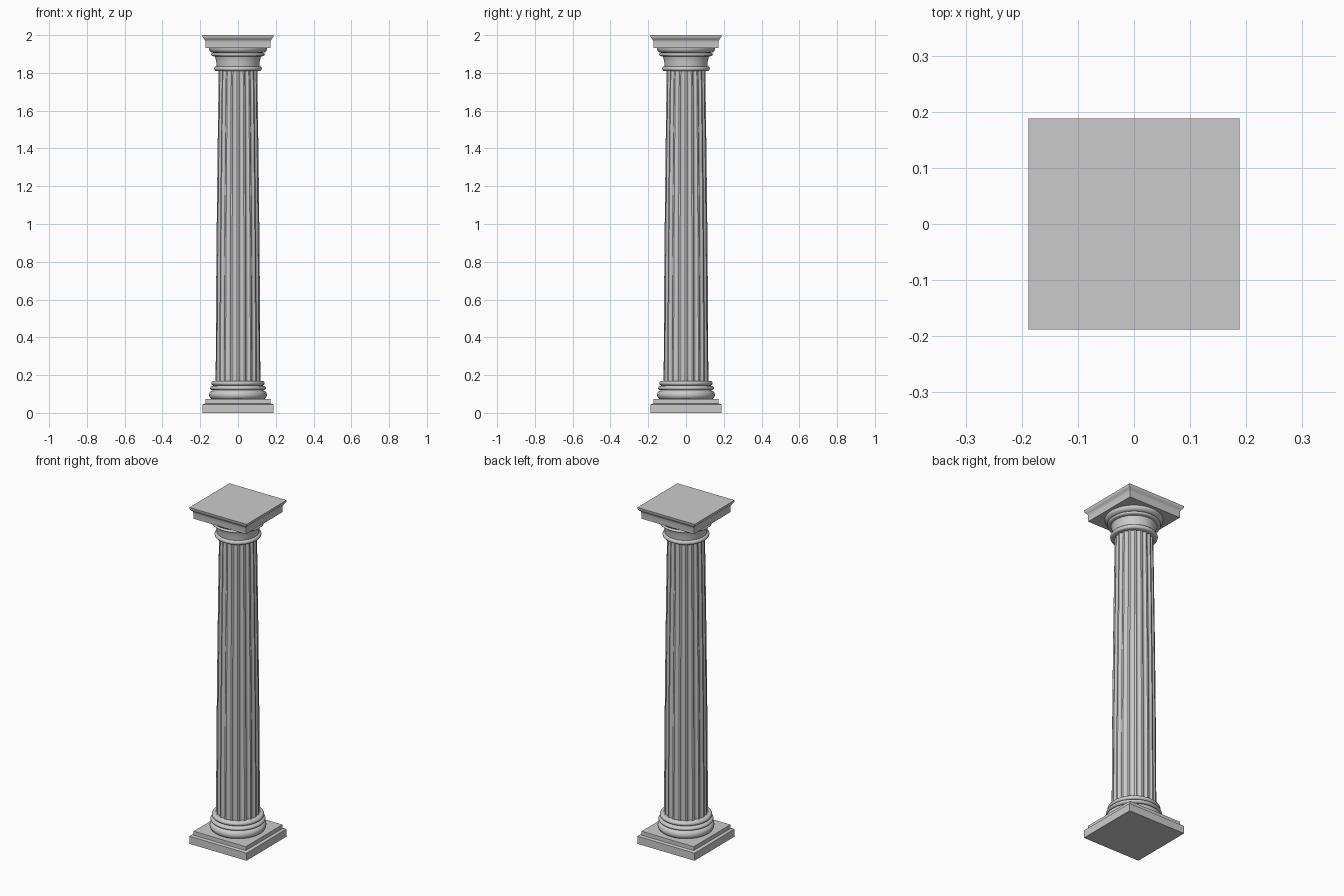
import bpy, bmesh, math

if "Cube" in bpy.data.objects:
    bpy.data.objects.remove(bpy.data.objects["Cube"])


def loft(name, rings, smooth=True):
    """Skin a stack of equal-length point rings and cap both ends."""
    bm = bmesh.new()
    vr = [[bm.verts.new(p) for p in ring] for ring in rings]
    n = len(vr[0])
    for a, b in zip(vr, vr[1:]):
        for i in range(n):
            j = (i + 1) % n
            bm.faces.new((a[i], a[j], b[j], b[i]))
    bm.faces.new(vr[0][::-1])
    bm.faces.new(vr[-1])
    me = bpy.data.meshes.new(name)
    bm.to_mesh(me)
    bm.free()
    ob = bpy.data.objects.new(name, me)
    bpy.context.collection.objects.link(ob)
    bpy.context.view_layer.objects.active = ob
    bpy.ops.object.select_all(action='DESELECT')
    ob.select_set(True)
    if smooth:
        bpy.ops.object.shade_smooth_by_angle(angle=math.radians(35))
    return ob


def turned(name, profile, n=64):
    return loft(name, [[(r * math.cos(2 * math.pi * i / n), r * math.sin(2 * math.pi * i / n), z)
                        for i in range(n)] for r, z in profile])


def square(name, profile):
    return loft(name, [[(-h, -h, z), (h, -h, z), (h, h, z), (-h, h, z)] for h, z in profile])


def bead(r, bulge, z0, z1, n=8):
    """Half-round moulding profile."""
    return [(r + bulge * math.sin(math.pi * i / n),
             (z0 + z1) / 2 - (z1 - z0) / 2 * math.cos(math.pi * i / n)) for i in range(n + 1)]


# Stepped square plinth
square("plinth", [(0.188, 0), (0.188, 0.045), (0.172, 0.05), (0.172, 0.073)])

# Round base mouldings
turned("base_mouldings",
       bead(0.135, 0.018, 0.073, 0.118) + bead(0.133, 0.015, 0.12, 0.143)
       + bead(0.128, 0.013, 0.145, 0.17))

# Fluted shaft with gentle entasis
FLUTES, SEG = 20, 8
depths = [0, 0, 0.0, 0.004, 0.0065, 0.0075, 0.0065, 0.004]
rings = []
for k in range(17):
    t = k / 16
    r = 0.118 - 0.016 * t ** 1.6
    ring = []
    for i in range(FLUTES * SEG):
        a = 2 * math.pi * (i - 1) / (FLUTES * SEG)
        d = r - depths[i % SEG]
        ring.append((d * math.cos(a), d * math.sin(a), 0.165 + 1.65 * t))
    rings.append(ring)
loft("fluted_shaft", rings)

# Capital: astragal, necking and flaring rings
turned("capital_mouldings",
       bead(0.114, 0.012, 1.81, 1.835)
       + [(0.115, 1.84), (0.115, 1.86), (0.12, 1.88), (0.122, 1.887)]
       + bead(0.13, 0.012, 1.888, 1.906)
       + [(0.14, 1.908), (0.148, 1.914), (0.153, 1.922), (0.154, 1.932)])

# Square abacus with a curved upper lip
square("abacus", [(0.172, 1.931), (0.172, 1.965), (0.174, 1.972), (0.179, 1.979),
                  (0.184, 1.984), (0.187, 1.99), (0.188, 2.0)])
